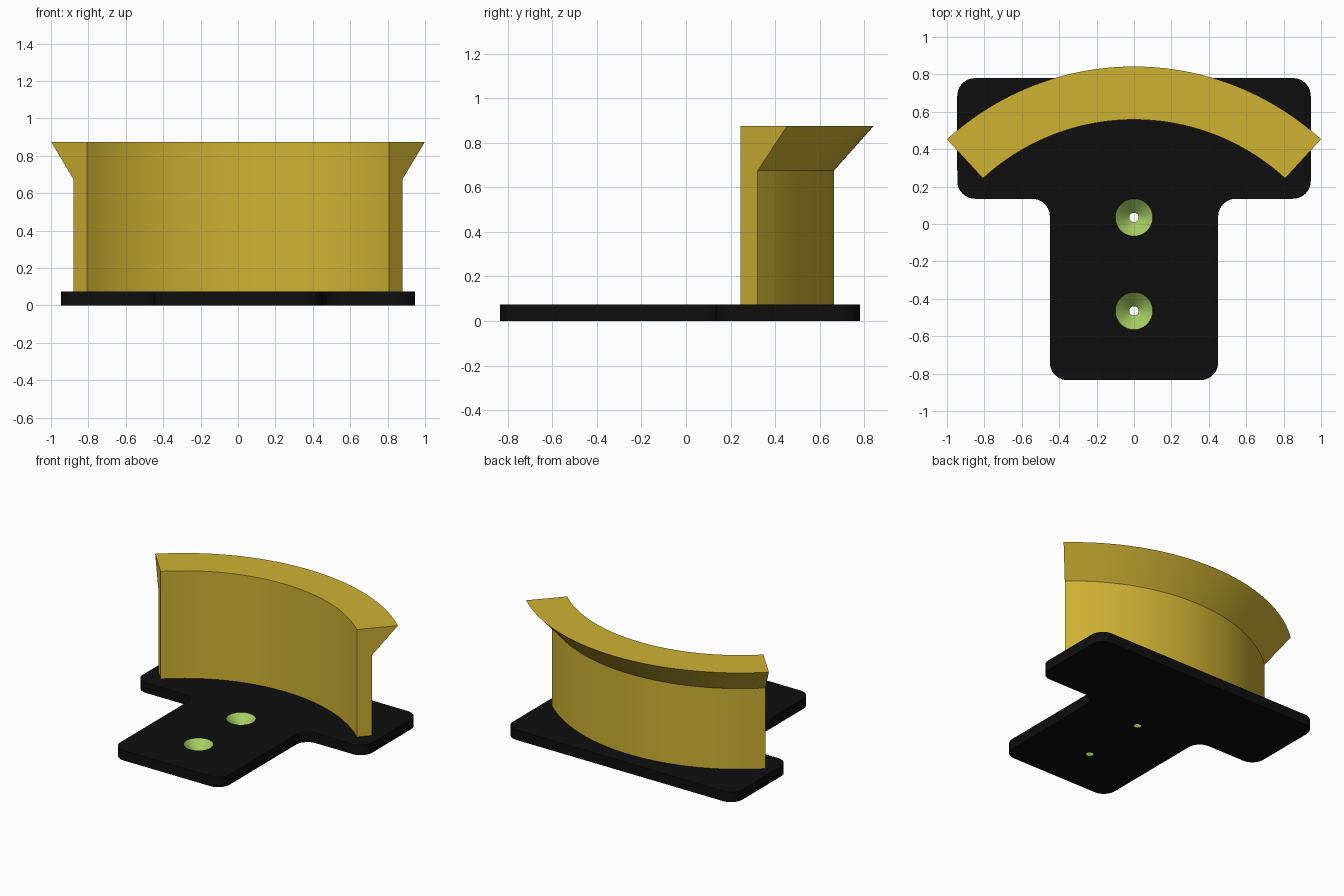
import bpy, bmesh, math
from math import sin, cos, pi, radians
from mathutils import Vector

if "Cube" in bpy.data.objects:
    bpy.data.objects.remove(bpy.data.objects["Cube"])


def material(name, rgb):
    m = bpy.data.materials.new(name)
    m.diffuse_color = (*rgb, 1)
    m.use_nodes = True
    m.node_tree.nodes["Principled BSDF"].inputs["Base Color"].default_value = m.diffuse_color
    return m


black = material("black", (0.0045, 0.0045, 0.0045))
yellow = material("mustard yellow", (0.63, 0.45, 0.034))
green = material("light green", (0.38, 0.62, 0.12))


def finish(bm, name, mats):
    bmesh.ops.recalc_face_normals(bm, faces=bm.faces)
    mesh = bpy.data.meshes.new(name)
    bm.to_mesh(mesh)
    bm.free()
    for m in mats:
        mesh.materials.append(m)
    ob = bpy.data.objects.new(name, mesh)
    bpy.context.collection.objects.link(ob)
    bpy.ops.object.select_all(action='DESELECT')
    ob.select_set(True)
    bpy.context.view_layer.objects.active = ob
    bpy.ops.object.shade_smooth_by_angle(angle=radians(25))
    return ob


def rounded(points, r, steps=10):
    """Round every right-angled corner of a closed outline."""
    out = []
    for i, p in enumerate(points):
        p = Vector(p)
        a = (Vector(points[i - 1]) - p).normalized()
        b = (Vector(points[(i + 1) % len(points)]) - p).normalized()
        centre = p + (a + b) * r
        for k in range(steps + 1):
            t = k / steps * pi / 2
            out.append(centre - b * r * cos(t) - a * r * sin(t))
    return out


def circle(x, y, r, n=48):
    return [(x + r * cos(2 * pi * k / n), y + r * sin(2 * pi * k / n)) for k in range(n)]


# T-shaped base plate with two countersunk screw holes
T = 0.075
outline = rounded([(-0.45, -0.835), (0.45, -0.835), (0.45, 0.135), (0.945, 0.135),
                   (0.945, 0.78), (-0.945, 0.78), (-0.945, 0.135), (-0.45, 0.135)], 0.095)
holes = [(0, 0.035), (0, -0.465)]
bm = bmesh.new()
levels = []
for z, r in ((0, 0.025), (T, 0.1)):
    loops, edges = [], []
    for pts in [outline] + [circle(x, y, r) for x, y in holes]:
        vs = [bm.verts.new((p[0], p[1], z)) for p in pts]
        edges += [bm.edges.new((vs[i - 1], vs[i])) for i in range(len(vs))]
        loops.append(vs)
    bmesh.ops.triangle_fill(bm, edges=edges, use_beauty=True, use_dissolve=False)
    levels.append(loops)
for j, (lo, hi) in enumerate(zip(*levels)):
    for i in range(len(lo)):
        f = bm.faces.new((lo[i - 1], lo[i], hi[i], hi[i - 1]))
        f.material_index = 1 if j else 0   # countersinks are green
finish(bm, "base_plate", [black, green])

# Curved holder wall with flared top lip, swept around an arc
CY, HALF, N = -0.638, radians(42.5), 64
profile = [(1.196, T), (1.302, T), (1.302, 0.675), (1.48, 0.875), (1.196, 0.875)]
bm = bmesh.new()
rings = []
for k in range(N + 1):
    a = -HALF + 2 * HALF * k / N
    rings.append([bm.verts.new((r * sin(a), CY + r * cos(a), z)) for r, z in profile])
for p, q in zip(rings, rings[1:]):
    for i in range(len(profile)):
        bm.faces.new((p[i - 1], p[i], q[i], q[i - 1]))
bm.faces.new(rings[0])
bm.faces.new(rings[-1])
finish(bm, "curved_holder", [yellow])
